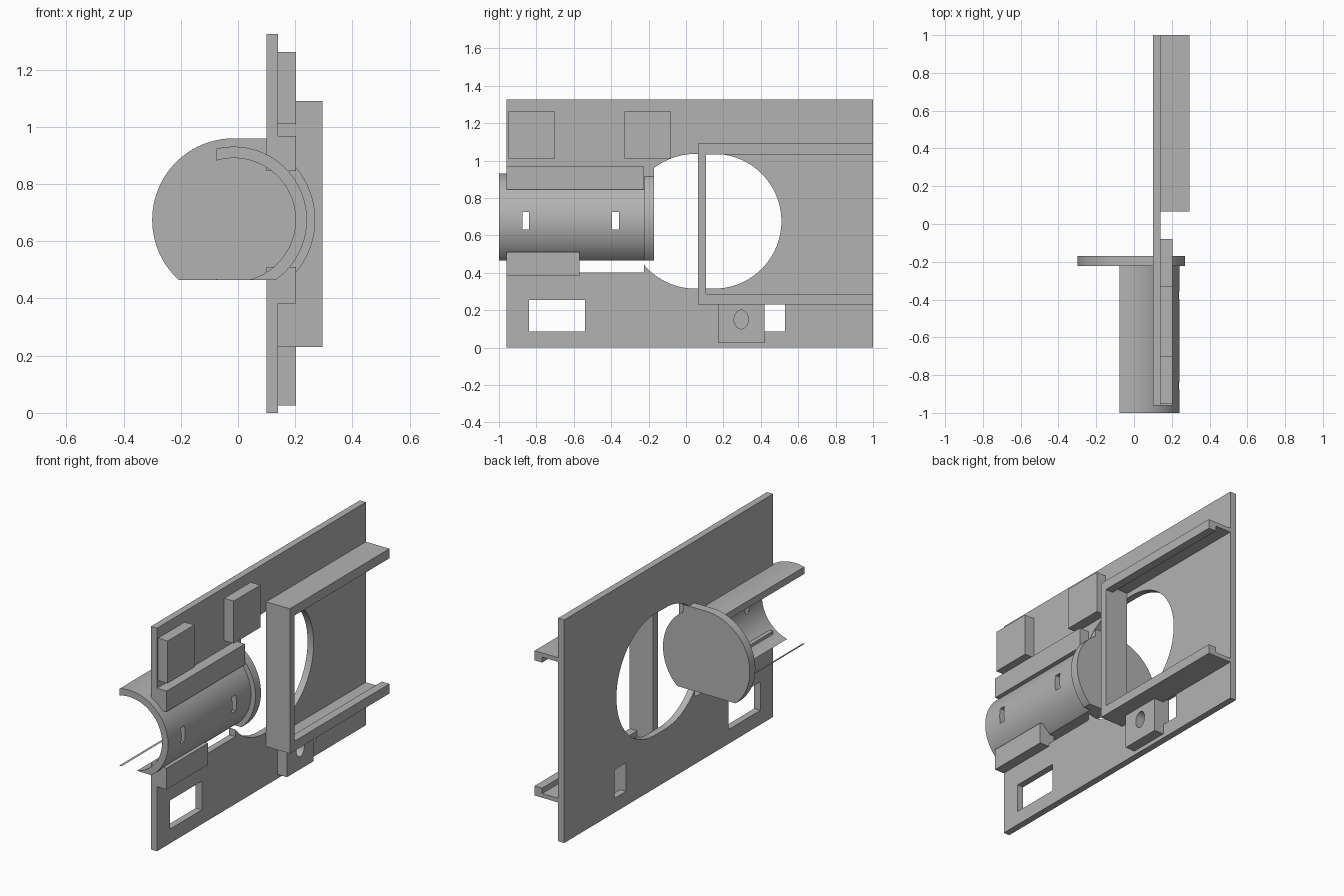
import bpy
import bmesh
import math
from mathutils import Matrix, Vector

cube = bpy.data.objects.get("Cube")
if cube:
    bpy.data.objects.remove(cube, do_unlink=True)

grey = bpy.data.materials.new("plain grey")
grey.use_nodes = True
grey.diffuse_color = (0.45, 0.45, 0.45, 1)
grey.node_tree.nodes["Principled BSDF"].inputs["Base Color"].default_value = (0.45, 0.45, 0.45, 1)


def finish(bm, name):
    mesh = bpy.data.meshes.new(name)
    bmesh.ops.recalc_face_normals(bm, faces=bm.faces)
    bm.to_mesh(mesh)
    bm.free()
    mesh.materials.append(grey)
    obj = bpy.data.objects.new(name, mesh)
    bpy.context.collection.objects.link(obj)
    return obj


def box(name, x, y, z):
    """Box from three (low, high) spans."""
    bm = bmesh.new()
    bmesh.ops.create_cube(bm, size=1)
    for v in bm.verts:
        v.co = Vector([(s[0] + s[1]) / 2 + c * (s[1] - s[0]) for c, s in zip(v.co, (x, y, z))])
    return finish(bm, name)


def rod(name, axis, span, u, z, ru, rz=None, stretch=0, sides=96):
    """Round or oval rod along X or Y; u is the other level axis."""
    bm = bmesh.new()
    bmesh.ops.create_cone(bm, cap_ends=True, segments=sides, radius1=1, radius2=1, depth=1)
    mid, length = (span[0] + span[1]) / 2, span[1] - span[0]
    for v in bm.verts:
        a, b, d = v.co
        across = u + a * ru + math.copysign(stretch, a)
        along = mid + d * length
        up = z + b * (rz or ru)
        v.co = (along, across, up) if axis == "X" else (across, along, up)
    return finish(bm, name)


def combine(obj, others, operation="DIFFERENCE"):
    """Apply booleans and remove the helper solids."""
    for other in others:
        other.hide_render = True
        mod = obj.modifiers.new("cut", "BOOLEAN")
        mod.operation, mod.solver, mod.object = operation, "EXACT", other
    bpy.context.view_layer.update()
    graph = bpy.context.evaluated_depsgraph_get()
    mesh = bpy.data.meshes.new_from_object(obj.evaluated_get(graph))
    obj.modifiers.clear()
    obj.data = mesh
    for other in others:
        bpy.data.objects.remove(other, do_unlink=True)
    return obj


PLATE = (0.10, 0.14)
PAD = (0.14, 0.203)
THROUGH = (0, 0.3)
CX, CZ = -0.015, 0.675

# Main plate with large opening, tube slot and windows
plate = box("plate", PLATE, (-0.96, 1), (0, 1.325))
combine(plate, [
    rod("opening", "X", THROUGH, 0.10, CZ, 0.36, stretch=0.05, sides=128),
    box("slot_front", THROUGH, (-1.1, -0.56), (0.51, 0.845)),
    box("slot_rear", THROUGH, (-0.575, -0.225), (0.40, 0.845)),
    box("window_large", THROUGH, (-0.84, -0.54), (0.085, 0.255)),
    box("window_small", THROUGH, (0.42, 0.53), (0.085, 0.255)),
])

# Mounting pads with oval blind holes
for name, y, z in (("pad_upper_front", (-0.95, -0.70), (1.01, 1.262)),
                   ("pad_upper_rear", (-0.33, -0.08), (1.01, 1.262)),
                   ("pad_lower", (0.17, 0.42), (0.025, 0.23))):
    pad = box(name, PAD, y, z)
    hole_z = 1.14 if z[0] > 1 else 0.15
    combine(pad, [rod("pad_hole", "X", (0.12, 0.3), sum(y) / 2, hole_z, 0.038, 0.05, sides=48)])

# Blocks that hold the tube on the plate
box("tube_block_upper", PAD, (-0.96, -0.225), (0.845, 0.968))
box("tube_block_lower", PAD, (-0.96, -0.57), (0.383, 0.51))

# Open half tube with two slits
tube = rod("tube", "Y", (-1, -0.222), CX, CZ, 0.256, sides=128)
combine(tube, [
    rod("bore", "Y", (-1.2, 0), CX, CZ, 0.216, sides=128),
    box("open_side", (-0.5, -0.077), (-1.2, 0), (0, 1.2)),
    box("flat_bottom", (-0.6, 0.6), (-1.3, 0.1), (0.2, 0.465)),
    box("slit_front", THROUGH, (-0.875, -0.84), (0.63, 0.725)),
    box("slit_rear", THROUGH, (-0.396, -0.358), (0.63, 0.725)),
])

# End flange: disc with squared shoulder, flat base and three holes
Y_FLANGE = (-0.222, -0.17)
flange = rod("flange", "Y", Y_FLANGE, CX, CZ, 0.285, sides=128)
combine(flange, [box("shoulder", (CX, 0.138), Y_FLANGE, (0.80, 0.96))], "UNION")
combine(flange, [
    box("flat_base", (-0.6, 0.6), (-0.5, 0.1), (0.2, 0.465)),
    rod("centre_hole", "Y", (-0.5, 0), CX, CZ, 0.11, sides=64),
    rod("screw_hole_a", "Y", (-0.5, 0), CX + 0.11, CZ + 0.11, 0.03, sides=32),
    rod("screw_hole_b", "Y", (-0.5, 0), CX - 0.11, CZ - 0.11, 0.03, sides=32),
])

# Guide frame: front bar and two mirrored lipped rails
FRAME_X = (0.14, 0.295)
MID = 0.66
box("frame_bar", FRAME_X, (0.065, 0.108), (0.23, 1.09))
for side, name in ((1, "upper"), (-1, "lower")):
    wall = sorted((MID + side * 0.405, MID + side * 0.43))
    lip = sorted((MID + side * 0.373, MID + side * 0.43))
    rail = box("rail_" + name, FRAME_X, (0.108, 1), wall)
    combine(rail, [box("lip", (0.245, 0.295), (0.108, 1), lip)], "UNION")

# Smooth the round walls, keep edges crisp
bpy.ops.object.select_all(action="DESELECT")
for obj in (plate, tube, flange, *[o for o in bpy.data.objects if o.name.startswith("pad_")]):
    obj.select_set(True)
bpy.context.view_layer.objects.active = plate
bpy.ops.object.shade_smooth_by_angle(angle=math.radians(30))
